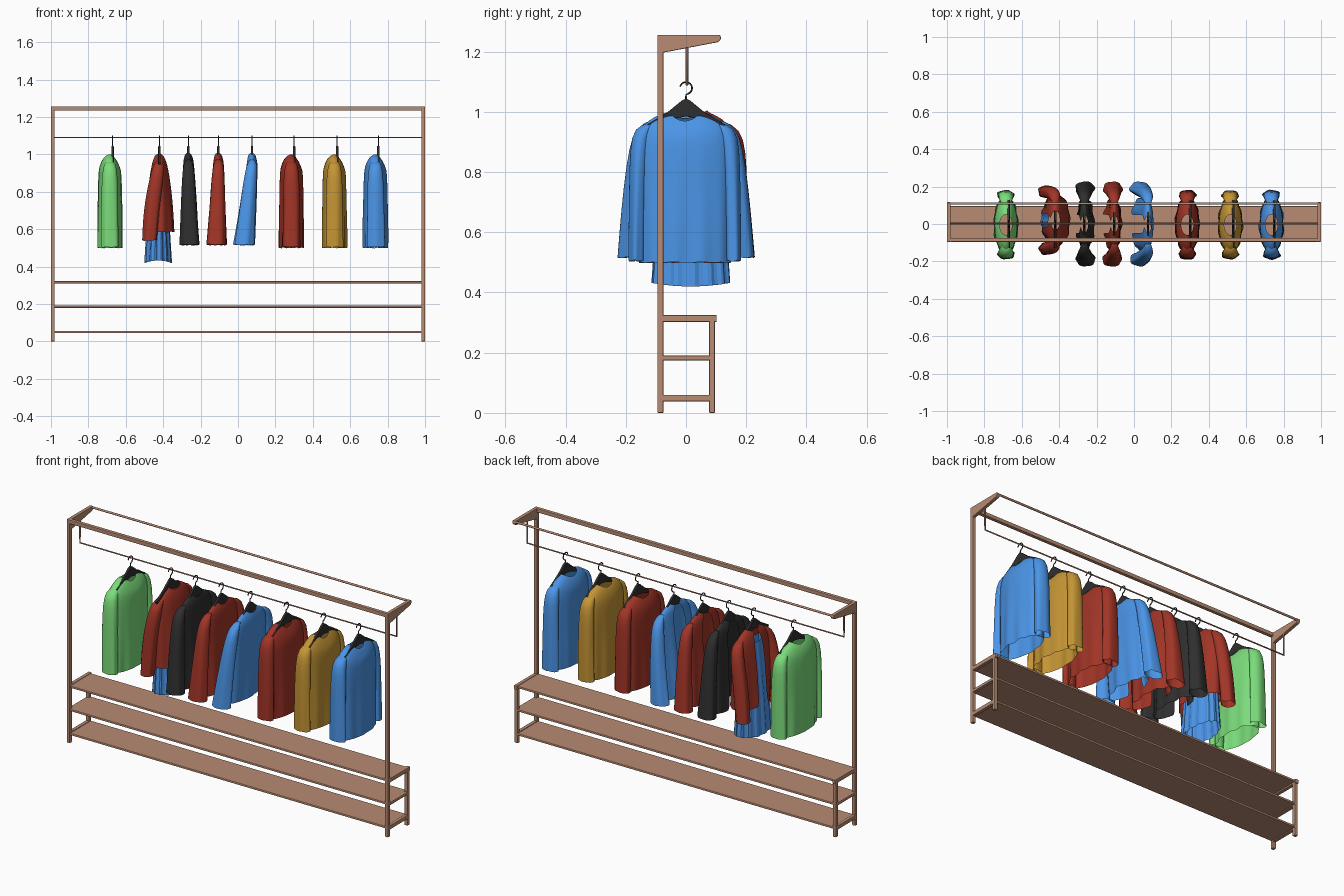
import bpy, bmesh
from math import sin, cos, pi, radians

if "Cube" in bpy.data.objects:
    bpy.data.objects.remove(bpy.data.objects["Cube"])

def material(name, rgb):
    m = bpy.data.materials.new(name)
    m.diffuse_color = (*rgb, 1)
    m.use_nodes = True
    m.node_tree.nodes["Principled BSDF"].inputs["Base Color"].default_value = m.diffuse_color
    return m

WOOD = material("wood", (.48, .26, .17))
BLUE = material("blue", (.07, .3, .8))
RED = material("red", (.36, .035, .02))
GREEN = material("green", (.2, .72, .2))
YELLOW = material("yellow", (.56, .3, .035))
BLACK = material("black", (.028, .028, .028))

def finish(name, bm, mat, smooth=False, loc=(0, 0, 0)):
    bmesh.ops.recalc_face_normals(bm, faces=bm.faces)
    me = bpy.data.meshes.new(name)
    for f in bm.faces:
        f.smooth = smooth
    bm.to_mesh(me)
    bm.free()
    me.materials.append(mat)
    ob = bpy.data.objects.new(name, me)
    ob.location = loc
    bpy.context.collection.objects.link(ob)
    return ob

def bevel(ob, w):
    m = ob.modifiers.new("bevel", 'BEVEL')
    m.width, m.segments = w, 2

def box(name, lo, hi, w=.003):
    bm = bmesh.new()
    bmesh.ops.create_cube(bm, size=1)
    for v in bm.verts:
        v.co = [(a + b) / 2 + c * (b - a) for a, b, c in zip(lo, hi, v.co)]
    bevel(finish(name, bm, WOOD), w)

def plate(name, profile, x, thick, mat):
    """Profile in y-z, extruded along x."""
    bm = bmesh.new()
    f = bm.faces.new([bm.verts.new((-thick / 2, y, z)) for y, z in profile])
    new = bmesh.ops.extrude_face_region(bm, geom=[f])["geom"]
    for v in new:
        if isinstance(v, bmesh.types.BMVert):
            v.co.x += thick
    bevel(finish(name, bm, mat, loc=(x, 0, 0)), .003)

def wire(name, pts, r, mat):
    cu = bpy.data.curves.new(name, 'CURVE')
    cu.dimensions = '3D'
    cu.bevel_depth, cu.bevel_resolution, cu.use_fill_caps = r, 2, True
    s = cu.splines.new('POLY')
    s.points.add(len(pts) - 1)
    for p, co in zip(s.points, pts):
        p.co = (*co, 1)
    cu.materials.append(mat)
    bpy.context.collection.objects.link(bpy.data.objects.new(name, cu))

# ---- rack frame
for side, s in (("left", -1), ("right", 1)):
    x0, x1 = sorted((s * .98, s))
    box(side + "_post", (x0, -.095, 0), (x1, -.075, 1.25))
    box(side + "_back_leg", (x0, .077, 0), (x1, .096, .32))
    for n, (za, zb, yb) in enumerate(((.038, .06, .096), (.174, .19, .096), (.302, .325, .102))):
        box(f"{side}_shelf_rail_{n}", (x0, -.09, za), (x1, yb, zb))
    plate(side + "_top_arm", [(-.095, 1.256), (.113, 1.256), (.117, 1.243), (.108, 1.232),
                              (-.075, 1.197), (-.095, 1.197)], s * .99, .02, WOOD)
for n, z in enumerate((.05, .185, .316)):
    box(f"shelf_{n}", (-.985, -.09, z - .006), (.985, .095, z + .006))
box("top_beam", (-.985, -.095, 1.234), (.985, -.075, 1.256))
wire("back_top_rod", [(-.985, .109, 1.249), (.985, .109, 1.249)], .006, WOOD)
wire("hanging_rod", [(-.985, .003, 1.22), (-.985, .003, 1.09), (.985, .003, 1.09), (.985, .003, 1.22)],
     .0045, WOOD)

# ---- cloth: horizontal elliptical rings (cx, cy, z, rx, ry, neck dip)
def loft(bm, rings, n, fold=0, folds=9, gap=0, phase=0):
    z0, z1 = rings[0][2], rings[-1][2]
    rows = []
    count = n + 1 if gap else n
    for cx, cy, z, rx, ry, dip in rings:
        t = max(0, (z0 - z) / (z0 - z1) - .12)
        row = []
        for i in range(count):
            a = -pi + gap + (2 * pi - 2 * gap) * i / n
            w = fold * t * (sin(folds * a + phase) + .5 * sin((folds - 4) * a + 2 * phase + 3 * t))
            d = dip * cos(a) ** 2 * (1 if cos(a) > 0 else .7)
            row.append(bm.verts.new((cx + (rx + w) * cos(a), cy + (ry + w * .4) * sin(a), z - d + w * .5)))
        rows.append(row)
    for r, q in zip(rows, rows[1:]):
        for i in range(n):
            j = (i + 1) % count
            bm.faces.new((r[i], r[j], q[j], q[i]))
    return rows

def sleeve(bm, rings, s, phase, shift=0):
    rows = loft(bm, [(x, s * y + shift, z, rx, ry, 0) for x, y, z, rx, ry in rings], 20, .006, 5, 0, phase)
    bm.faces.new(rows[0])

def subdivide(ob):
    m = ob.modifiers.new("smooth", 'SUBSURF')
    m.levels = m.render_levels = 1

def hanger(name, x):
    half = [(0, 1.045), (.016, 1.036), (.06, 1.0), (.13, .958), (.125, .944), (.05, .975), (0, .985)]
    prof = half + [(-y, z) for y, z in half[-2:0:-1]]
    plate(name + "_hanger", prof, x, .013, BLACK)
    arc = [(x, .02 * cos(radians(a)), 1.079 + .02 * sin(radians(a))) for a in range(-60, 176, 15)]
    wire(name + "_hanger_hook", [(x, 0, 1.04), (x, 0, 1.057)] + arc, .0028, BLACK)

def jumper(name, x, mat, phase):
    bm = bmesh.new()
    loft(bm, [(0, 0, 1.0, .033, .055, .03), (0, 0, .997, .037, .062, .03), (0, 0, .986, .047, .10, .04),
              (0, 0, .955, .056, .143, .03), (0, 0, .9, .062, .157, 0), (0, 0, .8, .064, .156, 0),
              (0, 0, .7, .065, .155, 0), (0, 0, .6, .067, .154, 0), (0, 0, .5, .066, .153, 0)],
         48, .005, 11, 0, phase)
    for s in (-1, 1):
        sleeve(bm, [(0, .10, .965, .015, .015), (0, .138, .95, .033, .031), (0, .152, .88, .043, .031),
                    (0, .157, .75, .045, .028), (0, .159, .62, .046, .027), (0, .16, .505, .047, .026)],
               s, phase + s)
    subdivide(finish(name, bm, mat, True, (x - .015, -.004, 0)))
    hanger(name, x)

def jacket(name, x, mat, lean, phase):
    bm = bmesh.new()
    loft(bm, [(0, 0, 1.01, .02, .045, .02), (0, 0, 1.0, .023, .055, .02), (0, 0, .985, .027, .10, .02),
              (0, 0, .95, .03, .135, .01), (lean * .15, 0, .88, .034, .145, 0), (lean * .4, 0, .76, .04, .143, 0),
              (lean * .7, 0, .64, .045, .143, 0), (lean, 0, .515, .05, .143, 0)], 44, .006, 9, .35, phase)
    for s in (-1, 1):
        sleeve(bm, [(0, .10, .975, .012, .012), (0, .14, .95, .027, .028), (lean * .2, .156, .88, .035, .034),
                    (lean * .5, .172, .75, .041, .036), (lean * .8, .182, .63, .047, .037),
                    (lean * 1.1, .19, .517, .053, .038)], s, phase + s)
    subdivide(finish(name, bm, mat, True, (x, 0, 0)))
    hanger(name, x)

# ---- long-sleeved jumpers
for i, (name, x, m) in enumerate((("green_jumper", -.67, GREEN), ("red_jumper", .3, RED),
                                  ("yellow_jumper", .53, YELLOW), ("blue_jumper", .75, BLUE))):
    jumper(name, x, m, 1.3 * i)

# ---- open jackets
jacket("black_jacket", -.265, BLACK, .004, .4)
jacket("red_jacket", -.105, RED, -.01, 1.7)
jacket("blue_jacket", .075, BLUE, -.04, 2.9)

# ---- short red coat with a pleated blue dress below it
bm = bmesh.new()
c = .02
loft(bm, [(0, c, 1.005, .025, .05, .02), (0, c, .995, .03, .06, .02), (0, c, .98, .036, .10, .02),
          (0, c, .94, .045, .138, .01), (0, c, .85, .058, .142, 0), (.002, c, .72, .07, .142, 0),
          (.002, c, .585, .077, .142, 0)], 44, .005, 9, .25, .8)
for s in (-1, 1):
    sleeve(bm, [(0, .09, .97, .012, .012), (-.004, .132, .945, .03, .03), (-.015, .146, .87, .038, .034),
                (-.035, .15, .75, .041, .034), (-.046, .152, .64, .041, .034), (-.053, .153, .54, .038, .034)],
           s, s, c)
subdivide(finish("red_coat", bm, RED, True, (-.42, 0, 0)))
hanger("red_coat", -.42)

bm = bmesh.new()
rows = []
for z, rx, ry in ((.93, .03, .10), (.62, .058, .115), (.42, .07, .128)):
    row = []
    for i in range(56):
        a = 2 * pi * i / 56
        k = 1 + (.06 if i % 4 < 2 else -.03)
        row.append(bm.verts.new((rx * k * cos(a), ry * (1 + (k - 1) * .5) * sin(a),
                                 z + (.012 * sin(a) ** 2 if z < .5 else 0))))
    rows.append(row)
for r, q in zip(rows, rows[1:]):
    for i in range(56):
        bm.faces.new((r[i], r[(i + 1) % 56], q[(i + 1) % 56], q[i]))
finish("pleated_dress", bm, BLUE, False, (-.427, .016, 0))
